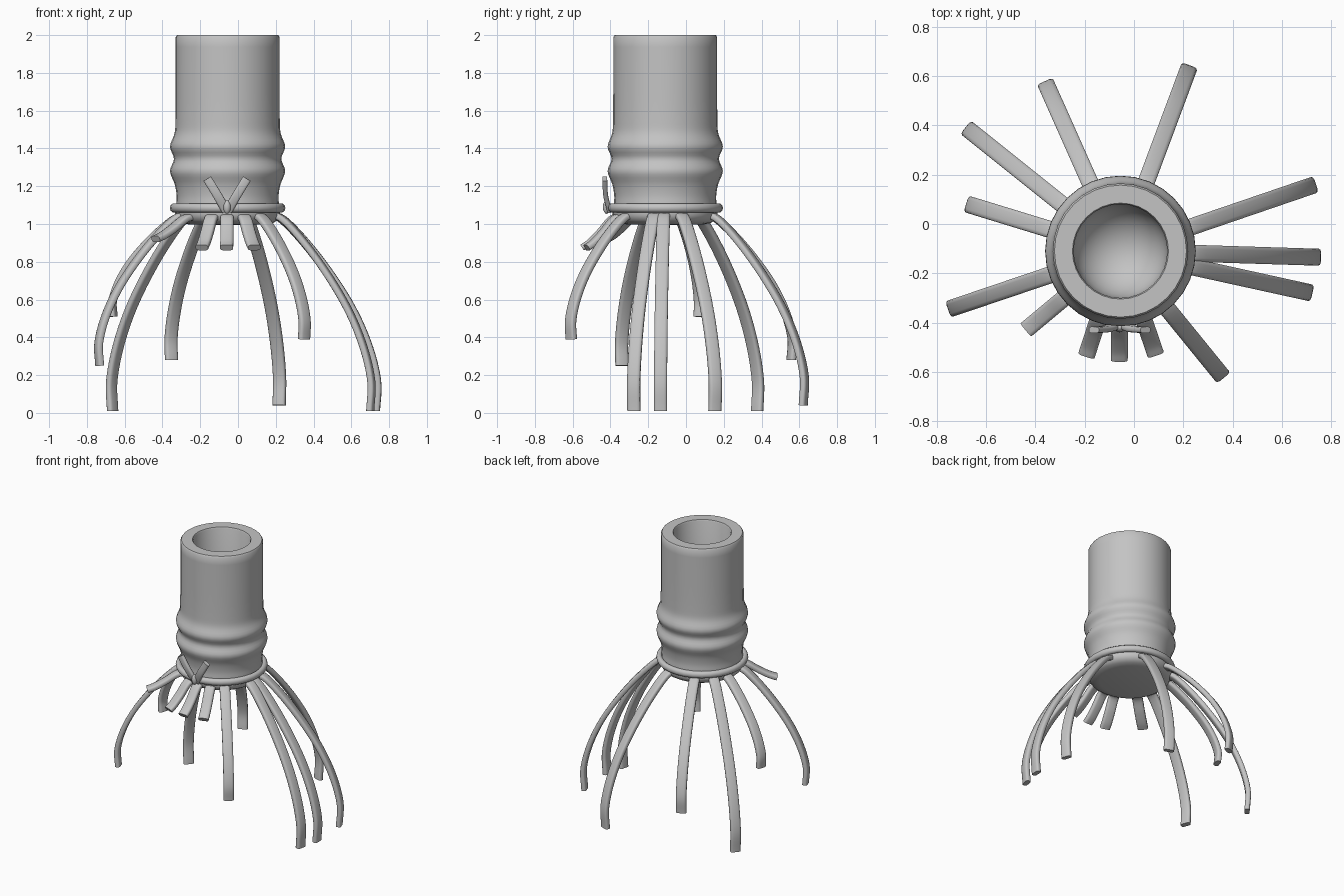
import bpy
import bmesh
import math
from mathutils import Vector

cube = bpy.data.objects.get("Cube")
if cube:
    bpy.data.objects.remove(cube, do_unlink=True)

CENTRE = Vector((-0.055, -0.11, 0))

grey = bpy.data.materials.new("plain_grey")
grey.use_nodes = True
grey.diffuse_color = (0.55, 0.55, 0.55, 1)
grey.node_tree.nodes["Principled BSDF"].inputs["Base Color"].default_value = (0.55, 0.55, 0.55, 1)


def finish(bm, name, angle=40):
    """Turn a bmesh into a smooth shaded grey object."""
    bmesh.ops.recalc_face_normals(bm, faces=bm.faces[:])
    mesh = bpy.data.meshes.new(name)
    bm.to_mesh(mesh)
    bm.free()
    mesh.materials.append(grey)
    obj = bpy.data.objects.new(name, mesh)
    bpy.context.collection.objects.link(obj)
    bpy.ops.object.select_all(action="DESELECT")
    obj.select_set(True)
    bpy.context.view_layer.objects.active = obj
    bpy.ops.object.shade_smooth_by_angle(angle=math.radians(angle))
    return obj


def smooth_path(points, steps=6):
    """Catmull-Rom curve through the points."""
    pts = [Vector(p) for p in points]
    pts = [2 * pts[0] - pts[1]] + pts + [2 * pts[-1] - pts[-2]]
    out = []
    for a, b, c, d in zip(pts, pts[1:], pts[2:], pts[3:]):
        for i in range(steps):
            t = i / steps
            out.append(0.5 * (2 * b + (c - a) * t + (2 * a - 5 * b + 4 * c - d) * t * t
                              + (3 * b - a - 3 * c + d) * t ** 3))
    return out + [pts[-2]]


def lathe(name, profile, sides=32):
    """Spin a closed (radius, height) profile round the body axis."""
    bm = bmesh.new()
    rings = []
    for r, z in profile:
        if r < 1e-4:
            rings.append([bm.verts.new(CENTRE + Vector((0, 0, z)))] * sides)
        else:
            angles = [2 * math.pi * i / sides for i in range(sides)]
            rings.append([bm.verts.new(CENTRE + Vector((r * math.cos(a), r * math.sin(a), z)))
                          for a in angles])
    for low, high in zip(rings, rings[1:]):
        for i in range(sides):
            j = (i + 1) % sides
            corners = list(dict.fromkeys((low[i], low[j], high[j], high[i])))
            bm.faces.new(corners)
    return finish(bm, name)


def strip(name, path, side, width, thickness, sides=12):
    """Sweep a flattened, soft-cornered section along a path."""
    bm = bmesh.new()
    rings = []
    for i, p in enumerate(path):
        along = (path[min(i + 1, len(path) - 1)] - path[max(i - 1, 0)]).normalized()
        across = (side - along * side.dot(along)).normalized()
        out = along.cross(across)
        ring = []
        for k in range(sides):
            a = 2 * math.pi * (k + 0.5) / sides
            c, s = math.cos(a), math.sin(a)
            u = math.copysign(abs(c) ** 0.45, c) * width / 2
            v = math.copysign(abs(s) ** 0.6, s) * thickness / 2
            ring.append(bm.verts.new(p + across * u + out * v))
        rings.append(ring)
    for low, high in zip(rings, rings[1:]):
        for k in range(sides):
            j = (k + 1) % sides
            bm.faces.new((low[k], low[j], high[j], high[k]))
    bm.faces.new(rings[0])
    bm.faces.new(rings[-1])
    return finish(bm, name, 50)


# Hollow body: rounded base, two swellings, flat rim and a round-bottomed bore
outer = smooth_path([(0.272, 1.1, 0), (0.27, 1.15, 0), (0.28, 1.21, 0), (0.305, 1.28, 0),
                     (0.284, 1.345, 0), (0.305, 1.41, 0), (0.281, 1.48, 0), (0.276, 1.56, 0),
                     (0.275, 1.78, 0), (0.275, 1.99, 0)], 4)
base = [(0, 0.995), (0.2, 0.997), (0.24, 1.005), (0.265, 1.02), (0.278, 1.045), (0.278, 1.07)]
bore = [(0.19 * math.cos(a), 1.29 - 0.19 * math.sin(a))
        for a in (math.pi / 2 * i / 8 for i in range(9))]
bore[-1] = (0, 1.1)
lathe("hollow_body", base + [(p.x, p.y) for p in outer] + [(0.268, 2), (0.195, 2), (0.19, 1.99)] + bore)

# Collar band
bpy.ops.mesh.primitive_torus_add(major_segments=32, minor_segments=10, major_radius=0.285,
                                 minor_radius=0.021, location=CENTRE + Vector((0, 0, 1.085)))
collar = bpy.context.object
collar.name = "collar"
collar.data.materials.append(grey)
collar.scale.z = 1.15
bpy.ops.object.shade_smooth()

# Root strips: tip x, tip y, tip height
long_tips = [(0.225, 0.64, 0.04), (-0.36, 0.575, 0.28), (-0.68, 0.39, 0.01),
             (-0.675, 0.08, 0.51), (-0.75, -0.345, 0.25), (0.36, -0.62, 0.39),
             (0.72, -0.28, 0.01), (0.755, -0.135, 0.01), (0.735, 0.16, 0.01)]
short_tips = [(-0.445, -0.435, 0.92), (-0.195, -0.54, 0.875),
              (-0.06, -0.56, 0.875), (0.09, -0.535, 0.875)]
long_shape = [(-0.1, -0.02), (0.08, 0.02), (0.39, 0.2), (0.69, 0.43), (0.88, 0.64),
              (0.98, 0.84), (0.97, 1)]
short_shape = [(-0.2, -0.03), (0.1, 0.06), (0.45, 0.5), (0.75, 0.83), (0.97, 1)]

for kind, tips, shape in (("long_root", long_tips, long_shape), ("short_root", short_tips, short_shape)):
    for n, (x, y, z) in enumerate(tips, 1):
        flat = Vector((x, y, 0)) - CENTRE
        reach = flat.length - 0.275
        out = flat.normalized()
        side = Vector((-out.y, out.x, 0))
        points = [CENTRE + out * (0.27 + u * reach) + Vector((0, 0, 1.035 - v * (1.035 - z)))
                  for u, v in shape]
        strip(f"{kind}_{n}", smooth_path(points), side, 0.07, 0.036)

# Forked sprout on the front, with a small bud where it joins
for name, s in (("left_sprout", 1), ("right_sprout", -1)):
    points = [(-0.058 + s * 0.004, -0.405, 1.07), (-0.058 + s * 0.05, -0.425, 1.15),
              (-0.058 + s * 0.105, -0.43, 1.24)]
    strip(name, smooth_path(points), Vector((1, 0, 0)), 0.048, 0.026)
bpy.ops.mesh.primitive_uv_sphere_add(segments=16, ring_count=8, radius=1, location=(-0.058, -0.42, 1.09))
bud = bpy.context.object
bud.name = "sprout_bud"
bud.scale = (0.02, 0.02, 0.036)
bud.data.materials.append(grey)
bpy.ops.object.shade_smooth()
